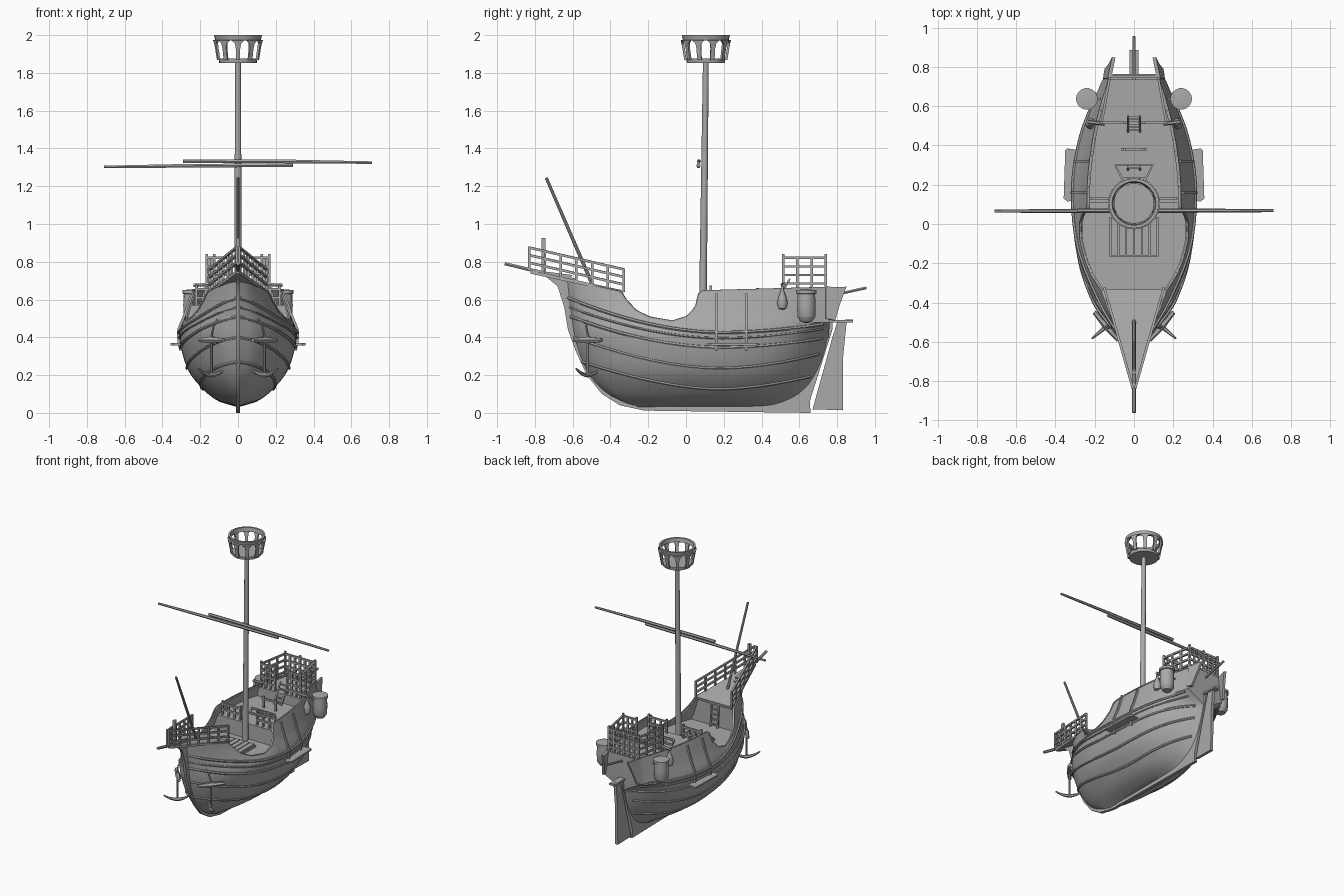
import bpy, bmesh, math
from mathutils import Vector

if "Cube" in bpy.data.objects:
    bpy.data.objects.remove(bpy.data.objects["Cube"])

wood = bpy.data.materials.new("grey wood")
wood.use_nodes = True
wood.diffuse_color = (0.4, 0.4, 0.4, 1)
wood.node_tree.nodes["Principled BSDF"].inputs["Base Color"].default_value = (0.4, 0.4, 0.4, 1)


def evaluated_mesh(ob):
    return bpy.data.meshes.new_from_object(ob.evaluated_get(bpy.context.evaluated_depsgraph_get()))


def finish(name, mesh, mirror=False, thick=0):
    mesh.name = name
    mesh.materials.clear()
    mesh.materials.append(wood)
    ob = bpy.data.objects.new(name, mesh)
    bpy.context.collection.objects.link(ob)
    if mirror:
        ob.modifiers.new("Mirror", 'MIRROR').merge_threshold = 0.0005
    if thick:
        m = ob.modifiers.new("Solidify", 'SOLIDIFY')
        m.thickness, m.offset = thick, -1
    # bake the modifiers so that every hard edge is found when shading
    ob.data = evaluated_mesh(ob)
    ob.modifiers.clear()
    bpy.ops.object.select_all(action='DESELECT')
    ob.select_set(True)
    bpy.context.view_layer.objects.active = ob
    bpy.ops.object.shade_smooth_by_angle(angle=math.radians(35))


def from_bm(name, bm, **kw):
    bmesh.ops.recalc_face_normals(bm, faces=bm.faces)
    mesh = bpy.data.meshes.new(name)
    bm.to_mesh(mesh)
    bm.free()
    finish(name, mesh, **kw)


def grid(name, rows, **kw):
    bm = bmesh.new()
    vs = [[bm.verts.new(p) for p in r] for r in rows]
    for a, b in zip(vs, vs[1:]):
        for i in range(len(a) - 1):
            bm.faces.new((a[i], a[i + 1], b[i + 1], b[i]))
    bmesh.ops.remove_doubles(bm, verts=bm.verts, dist=0.0005)
    from_bm(name, bm, **kw)


def plate(name, outline, x, thick):
    # flat y-z outline given thickness along x
    bm = bmesh.new()
    f = bm.faces.new([bm.verts.new((x - thick / 2, y, z)) for y, z in outline])
    ext = bmesh.ops.extrude_face_region(bm, geom=[f])["geom"]
    bmesh.ops.translate(bm, vec=(thick, 0, 0), verts=[v for v in ext if isinstance(v, bmesh.types.BMVert)])
    from_bm(name, bm)


def box(name, c, s):
    y, z, h, k = c[1], c[2], s[1] / 2, s[2] / 2
    plate(name, [(y - h, z - k), (y + h, z - k), (y + h, z + k), (y - h, z + k)], c[0], s[0])


def tube(name, paths, r, res=0, mirror=False):
    # bars along point paths; an optional fourth value scales the radius
    cu = bpy.data.curves.new(name, 'CURVE')
    cu.dimensions, cu.bevel_depth, cu.bevel_resolution, cu.use_fill_caps = '3D', r, res, True
    for path in paths:
        sp = cu.splines.new('POLY')
        sp.points.add(len(path) - 1)
        for p, q in zip(sp.points, path):
            p.co = (q[0], q[1], q[2], 1)
            p.radius = q[3] if len(q) > 3 else 1
            p.tilt = 0 if res else math.pi / 4
    tmp = bpy.data.objects.new(name + "_path", cu)
    bpy.context.collection.objects.link(tmp)
    mesh = evaluated_mesh(tmp)
    bpy.data.objects.remove(tmp)
    finish(name, mesh, mirror=mirror)


def lathe(name, profile, c, n=16, mirror=False):
    ring = [2 * math.pi * i / n for i in range(n + 1)]
    grid(name, [[(c[0] + r * math.cos(a), c[1] + r * math.sin(a), z) for a in ring] for r, z in profile], mirror=mirror)


def curve(tab, t, smooth=True):
    t = min(max(t, tab[0][0]), tab[-1][0])
    i = next(k for k in range(len(tab) - 1) if t <= tab[k + 1][0])
    (a, p), (b, q) = tab[i], tab[i + 1]
    s = (t - a) / (b - a)
    if not smooth:
        return p + (q - p) * s
    def slope(k):
        l, h = tab[max(k - 1, 0)], tab[min(k + 1, len(tab) - 1)]
        return (h[1] - l[1]) / (h[0] - l[0]) * (b - a)
    return (p * (1 + 2 * s) * (1 - s) ** 2 + q * s * s * (3 - 2 * s)
            + slope(i) * s * (1 - s) ** 2 - slope(i + 1) * s * s * (1 - s))


# Hull shape: stem and stern by height, beam by height, plan fullness by length
STEM = [(.03, -.28), (.1, -.42), (.2, -.515), (.35, -.58), (.5, -.61), (.72, -.64)]
STERN = [(.03, .48), (.1, .61), (.2, .69), (.35, .745), (.47, .76), (.7, .765)]
BEAM = [(.03, 0), (.06, .1), (.12, .18), (.22, .26), (.36, .304), (.44, .308), (.5, .283), (.56, .262), (.66, .23), (.72, .2)]
PLAN = [(0, 0), (.03, .25), (.075, .45), (.15, .66), (.29, .88), (.44, .98), (.59, 1), (.73, .92), (.85, .78), (1, .52)]
SHEER = [(-.65, .71), (-.34, .64), (-.32, .6), (-.27, .54), (-.2, .505), (-.08, .485), (0, .51), (.05, .56),
         (.07, .63), (.09, .645), (.8, .665)]


def width(u, z):
    # the stern is rounded in to the post low down and square above; the upper bow leans in
    square = min(max((z - .4) / .08, 0), 1)
    lean = min(max((z - .44) / .18, 0), 1) * math.sqrt(max(0, 1 - u / .45))
    return curve(BEAM, z) * curve(PLAN, u) * (1 - (1 - square) * u ** (6 + 22 * z)) * (1 - .15 * lean)


def hull(u, z, out=0):
    a, b = curve(STEM, z), curve(STERN, z)
    return (width(u, z) + out, a + (b - a) * u, z)


def side(y, z):
    a, b = curve(STEM, z), curve(STERN, z)
    return width(min(max((y - a) / (b - a), 0), 1), z)


def sheer(y):
    return curve(SHEER, y, False)


N, M = 100, 24
rows = []
for i in range(N + 1):
    u = math.sin(math.pi * (i / N - .5)) * .25 + .25 + .5 * i / N
    top = sheer(hull(u, .6)[1])
    rows.append([hull(u, .03 + (top - .03) * (j / M) ** 1.2) for j in range(M + 1)])
rows.append([(0, y, z) for x, y, z in rows[-1]])
grid("hull", rows, mirror=True, thick=0.012)
tube("sheer_rail", [[r[-1] for r in rows[:-1]]], .006, mirror=True)

# Wales bent round the planking: bow, middle and stern heights
for k, (b, m, s, r) in enumerate([(.61, .425, .475, .009), (.56, .395, .45, .006), (.51, .345, .4, .009),
                                  (.4, .235, .32, .008), (.27, .125, .2, .008)]):
    path = []
    for i in range(41):
        u = i / 41
        z = m + (b - m) * max(0, 1 - u / .6) ** 2 + (s - m) * max(0, (u - .55) / .45) ** 2
        path.append(hull(u, z, .002))
    tube(f"wale_{k + 1}", [path], r, 1, mirror=True)

# Keel, stem and rudder
inner = [(y + .03, z) for z, y in STEM]
plate("keel_and_stem", [(-.8, .755), (-.74, .72), (-.68, .67), (-.645, .56), (-.625, .44), (-.585, .33), (-.525, .2),
      (-.445, .1), (-.35, .04), (-.22, .012), (.66, 0), (.655, .06), (.775, .44), (.775, .48), (.74, .48), (.71, .36),
      (.66, .2), (.58, .1), (.45, .05)] + inner + [(-.6, .73)], 0, .022)
plate("rudder", [(.67, .018), (.83, .015), (.832, .3), (.85, .48), (.8, .48), (.775, .4)], 0, .022)
box("rudder_head", (0, .82, .485), (.045, .13, .014))
tube("tiller", [[(0, .72, .483), (0, .885, .488)]], .009)
grid("stern_wing", [[(.158, .74, .5), (.15, .79, .49)], [(.147, .74, .58), (.13, .815, .575)],
                    [(.135, .74, .665), (.112, .85, .668)]], mirror=True, thick=.018)
tube("stern_boom", [[(0, .74, .615), (0, .955, .662)]], .008, 1)


# Decks and bulkheads fitted to the hull
def deck(name, y0, y1, z0, z1, n=24):
    pts = []
    for i in range(n + 1):
        y, z = y0 + (y1 - y0) * i / n, z0 + (z1 - z0) * i / n
        w = max(side(y, z) - .004, 0)
        pts.append([(-w, y, z), (w, y, z)])
    grid(name, pts, thick=.01)


def bulkhead(name, y, z0, z1):
    zs = [z0 + (z1 - z0) * i / 6 for i in range(7)]
    grid(name, [[(-side(y, z) + .004, y, z), (side(y, z) - .004, y, z)] for z in zs], thick=.01)


deck("main_deck", -.5, .14, .455, .455)
deck("half_deck", .12, .53, .57, .575)
deck("poop_deck", .515, .76, .645, .655)
deck("bow_cover", -.63, -.34, .69, .632)
bulkhead("bow_bulkhead", -.365, .455, .632)
bulkhead("half_deck_front", .12, .455, .57)
bulkhead("poop_front", .52, .57, .645)
grid("forecastle_deck", [[(-.155, -.33, .648), (.155, -.33, .648)], [(-.008, -.82, .755), (.008, -.82, .755)]], thick=.018)

# Hatch with planks, and the companionway frame
box("hatch_frame", (0, -.065, .46), (.25, .2, .014))
for i in range(6):
    box(f"hatch_plank_{i + 1}", (-.1 + i * .04, -.065, .472), (.034, .19, .014))
tube("companionway_frame", [[(-.06, .23, .59), (.06, .23, .59), (.095, .3, .59), (-.095, .3, .59), (-.06, .23, .59)]], .009)
tube("pin_rail", [[(-.065, .38, .64), (.065, .38, .64)]] + [[(x, .38, .57), (x, .38, .66)] for x in (-.05, .05)], .009)


def ladder(name, a, b, n=5):
    a, b = Vector(a), Vector(b)
    dx = Vector((.03, 0, 0))
    paths = [[a - dx, b - dx], [a + dx, b + dx]]
    for i in range(n):
        p = a.lerp(b, (i + .5) / n)
        paths.append([p - dx, p + dx])
    tube(name, paths, .007)


ladder("poop_ladder", (0, .47, .57), (0, .55, .71))
ladder("companion_ladder", (0, .24, .48), (0, .29, .6))
ladder("bow_ladder", (0, -.335, .455), (0, -.35, .64))


def railing(name, corners, heights, posts, r=.009, extra=.02):
    # rails along each span of corners, with evenly spaced posts
    cs = [Vector(c) for c in corners]
    up = Vector((0, 0, 1))
    paths = []
    for a, b in zip(cs, cs[1:]):
        paths += [[a + up * h, b + up * h] for h in heights]
        for i in range(posts + 1):
            p = a.lerp(b, i / posts)
            paths.append([p, p + up * (heights[-1] + (extra if i in (0, posts) else 0))])
    tube(name, paths, r, mirror=True)


railing("forecastle_railing", [(.15, -.33, .64), (.008, -.83, .755)], [.04, .08, .12], 6, extra=.005)
box("bow_post", (0, -.755, .84), (.018, .022, .17))
railing("poop_railing", [(.05, .515, .65), (.165, .515, .65), (.125, .74, .65), (0, .74, .65)],
        [.035, .08, .125, .172], 3)
railing("half_deck_railing", [(.07, .13, .57), (.22, .13, .57)], [.04, .085], 3)

# Spars
tube("mainmast", [[(0, .088, .45, 1.1), (0, .105, 1.87, .8)]], .019, 4)
tube("yard_lower", [[(-.71, .066, 1.302, .7), (-.29, .066, 1.308), (.29, .066, 1.312)]], .011, 1)
tube("yard_upper", [[(-.29, .068, 1.333), (.29, .068, 1.331), (.71, .068, 1.325, .7)]], .011, 1)
tube("foremast", [[(0, -.47, .62), (0, -.74, 1.245, .8)]], .01, 2)
tube("bowsprit", [[(0, -.58, .7), (0, -.96, .79, .8)]], .012, 1)

# Lookout basket with open sides
at = (0, .105)
lathe("basket_floor", [(0, 1.853), (.1, 1.853), (.103, 1.875), (0, 1.875)], at, 24)
lathe("basket_rim", [(.121, 1.972), (.127, 2), (.112, 2), (.106, 1.972), (.121, 1.972)], at, 24)
for i in range(10):
    a = 2 * math.pi * (i + .5) / 10
    ring = lambda r, z, w: [(r * math.cos(a + d), at[1] + r * math.sin(a + d), z) for d in (-w, 0, w)]
    grid(f"basket_slat_{i + 1}", [ring(.102, 1.87, .11), ring(.112, 1.93, .1), ring(.117, 1.958, .13),
                                  ring(.121, 1.975, .28)], thick=.012)

# Barrels and hanging sacks on the quarters
lathe("barrel", [(0, .475), (.03, .482), (.046, .505), (.048, .51), (.05, .57), (.047, .63), (.055, .632), (.055, .65),
                 (0, .655)], (.24, .637), 18, True)
lathe("hanging_sack", [(0, .545), (.02, .552), (.028, .58), (.022, .61), (.008, .65), (.006, .68), (0, .682)],
      (.22, .51), 12, True)
tube("sack_arm", [[(.15, .51, .68), (.235, .52, .675)]], .01, 1, mirror=True)
tube("barrel_bracket", [[(.14, .637, .6), (.24, .637, .6)], [(.14, .637, .52), (.24, .637, .52)]], .007, mirror=True)

# Side boards with clipped corners and the uprights that cross them
grid("channel_board", [[(.275, .12, .37), (.275, .375, .37)], [(.34, .115, .37), (.34, .385, .37)],
                       [(.358, .13, .37), (.35, .375, .37)]], mirror=True, thick=.012)
for y in (.16, .32):
    zs = [.33 + .3 * i / 8 for i in range(9)]
    tube("side_upright", [[(side(y, z) + .006, y, z) for z in zs]], .009, mirror=True)

# Anchors at the bow
c = Vector((.14, -.52, 0))
outward, along = Vector((.72, -.62, 0)), Vector((.62, .72, 0))
at_z = lambda p, z: (p.x, p.y, z)
arms = [(*at_z(c + outward * (.1 * t), .2 + .035 * t * t), 1.1 - .7 * abs(t)) for t in [i / 6 - 1 for i in range(13)]]
tube("anchor_arms", [arms], .012, 1, mirror=True)
tube("anchor_shank", [[at_z(c, .2), at_z(c, .41)]], .007, 1, mirror=True)
tube("anchor_stock", [[(*at_z(c + along * (.1 * t), .385), 1.2 - .5 * abs(t)) for t in (-1, -.5, 0, .5, 1)]],
     .016, 1, mirror=True)
tube("anchor_rope", [[at_z(c, .41), (.13, -.53, .46), (.1, -.52, .51)]], .005, 1, mirror=True)
